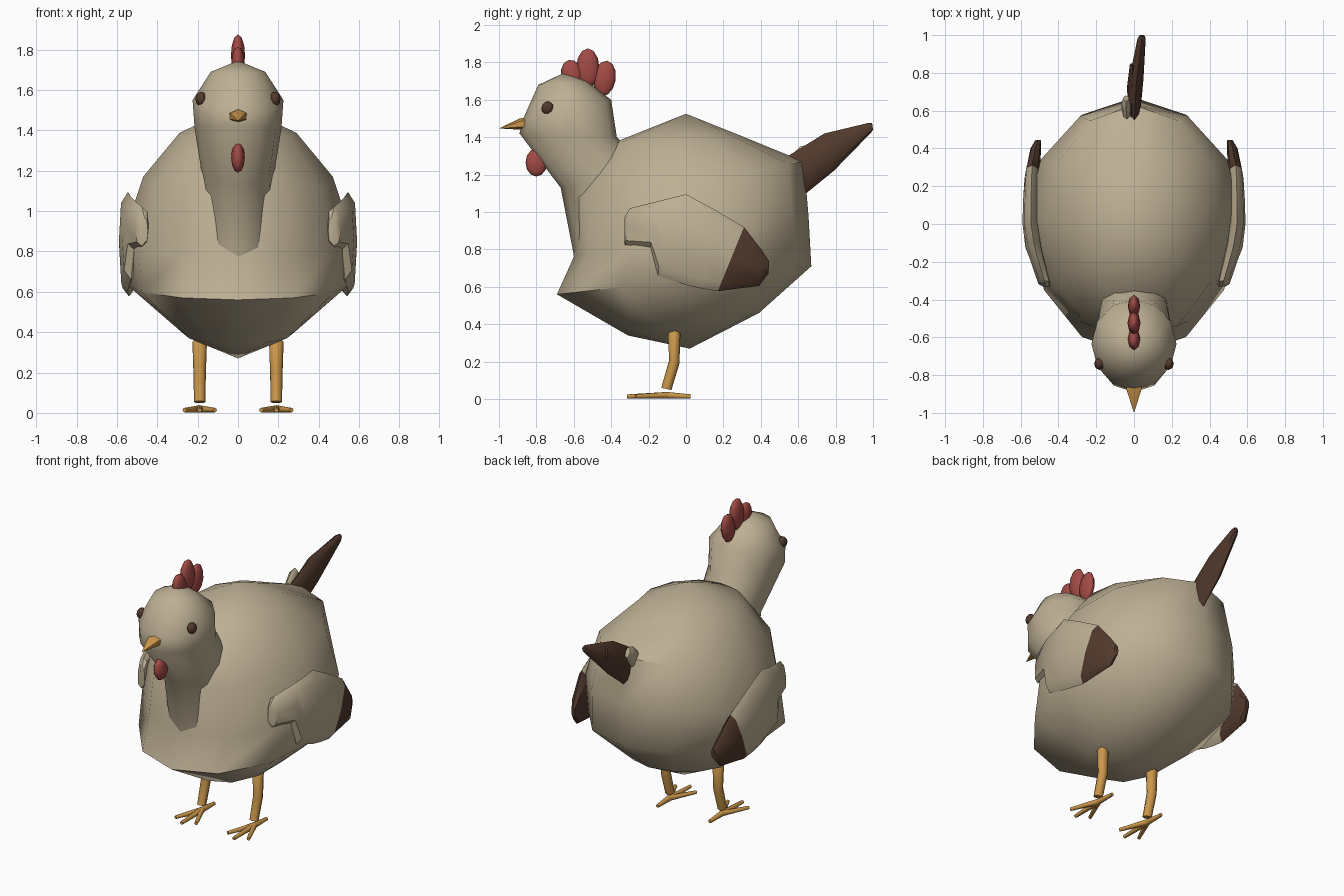
import bpy, bmesh, math
from mathutils import Vector

if "Cube" in bpy.data.objects:
    bpy.data.objects.remove(bpy.data.objects["Cube"])


def material(name, rgb):
    m = bpy.data.materials.new(name)
    m.diffuse_color = (*rgb, 1)
    m.use_nodes = True
    m.node_tree.nodes["Principled BSDF"].inputs["Base Color"].default_value = m.diffuse_color
    return m


CREAM = material("cream feathers", (0.51, 0.43, 0.295))
BROWN = material("dark brown", (0.085, 0.042, 0.026))
RED = material("comb red", (0.37, 0.07, 0.06))
ORANGE = material("leg orange", (0.60, 0.31, 0.07))


def finish(bm, name, mats, angle=50):
    bmesh.ops.recalc_face_normals(bm, faces=bm.faces)
    me = bpy.data.meshes.new(name)
    bm.to_mesh(me)
    bm.free()
    for m in mats:
        me.materials.append(m)
    ob = bpy.data.objects.new(name, me)
    bpy.context.collection.objects.link(ob)
    bpy.ops.object.select_all(action='DESELECT')
    ob.select_set(True)
    bpy.context.view_layer.objects.active = ob
    bpy.ops.object.shade_smooth_by_angle(angle=math.radians(angle))
    return ob


def loft(name, rings, mats, sides=12, power=1.0, tip_from=None, poles=(None, None), angle=50):
    """Skin tilted oval rings (yA, zA, yB, zB, x centre, half width)."""
    bm = bmesh.new()
    loops = []
    for ya, za, yb, zb, xc, w in rings:
        loop = []
        for i in range(sides):
            t = 2 * math.pi * i / sides
            c, s = [math.copysign(abs(v) ** power, v) if abs(v) > 1e-6 else 0
                    for v in (math.cos(t), math.sin(t))]
            loop.append(bm.verts.new((xc + w * s, (ya + yb) / 2 + c * (ya - yb) / 2,
                                      (za + zb) / 2 + c * (za - zb) / 2)))
        loops.append(loop)
    for k in range(len(loops) - 1):
        a, b = loops[k], loops[k + 1]
        for i in range(sides):
            j = (i + 1) % sides
            f = bm.faces.new((a[i], a[j], b[j], b[i]))
            f.material_index = int(tip_from is not None and k >= tip_from)
    for loop, pole, end in ((loops[0], poles[0], 0), (loops[-1], poles[1], 1)):
        if pole:
            p = bm.verts.new((rings[0][4], *pole))
            for i in range(sides):
                bm.faces.new((loop[i], loop[(i + 1) % sides], p))
        else:
            f = bm.faces.new(loop)
            f.material_index = int(tip_from is not None and end)
    return finish(bm, name, mats, angle)


def blob(name, centre, radii, mat, tilt=0, seg=8, rings=6):
    bm = bmesh.new()
    bmesh.ops.create_uvsphere(bm, u_segments=seg, v_segments=rings, radius=1)
    ob = finish(bm, name, [mat])
    ob.location, ob.scale, ob.rotation_euler = centre, radii, (tilt, 0, 0)
    return ob


def rod(bm, a, b, r1, r2, sides=8):
    a, b = Vector(a), Vector(b)
    q = (b - a).to_track_quat('Z', 'Y').to_matrix().to_4x4()
    q.translation = (a + b) / 2
    bmesh.ops.create_cone(bm, cap_ends=True, segments=sides, radius1=r1, radius2=r2,
                          depth=(b - a).length, matrix=q)


# Plump body
loft("body", [
    (-0.31, 0.34, 0.39, 0.46, 0, 0.28),
    (-0.69, 0.56, 0.67, 0.71, 0, 0.55),
    (-0.60, 0.76, 0.655, 0.98, 0, 0.57),
    (-0.62, 1.07, 0.63, 1.27, 0, 0.47),
    (-0.39, 1.37, 0.30, 1.405, 0, 0.29),
], [CREAM], poles=((0.02, 0.27), (0.0, 1.525)))

# Head and neck running down into the chest
loft("head_and_neck", [
    (-0.79, 1.68, -0.53, 1.70, 0, 0.135),
    (-0.87, 1.50, -0.40, 1.60, 0, 0.225),
    (-0.89, 1.42, -0.37, 1.40, 0, 0.215),
    (-0.67, 1.13, -0.22, 1.25, 0, 0.18),
    (-0.60, 0.77, -0.05, 0.90, 0, 0.20),
], [CREAM], poles=((-0.65, 1.745), None))

# Comb, wattle and eyes
blob("comb_front", (0, -0.61, 1.735), (0.033, 0.058, 0.08), RED, 0.2)
blob("comb_middle", (0, -0.525, 1.77), (0.035, 0.062, 0.105), RED)
blob("comb_back", (0, -0.435, 1.715), (0.033, 0.06, 0.095), RED, -0.15)
blob("wattle", (0, -0.80, 1.265), (0.034, 0.058, 0.075), RED)
for side, label in ((1, "left"), (-1, "right")):
    blob(label + "_eye", (side * 0.183, -0.74, 1.555), (0.028, 0.033, 0.036), BROWN)

# Beak
loft("beak", [
    (-0.84, 1.51, -0.82, 1.42, 0, 0.055),
    (-0.89, 1.50, -0.88, 1.44, 0, 0.042),
], [ORANGE], sides=6, poles=(None, (-1.0, 1.447)))

# Wings with dark tips
wing = [
    (-0.33, 0.97, -0.33, 0.84, 0.465, 0.018),
    (-0.30, 1.02, -0.325, 0.825, 0.475, 0.033),
    (-0.16, 1.055, -0.19, 0.81, 0.515, 0.04),
    (-0.10, 1.07, -0.15, 0.66, 0.53, 0.045),
    (0.00, 1.095, 0.00, 0.61, 0.545, 0.045),
    (0.14, 1.02, 0.08, 0.592, 0.545, 0.043),
    (0.31, 0.92, 0.17, 0.577, 0.54, 0.04),
    (0.41, 0.79, 0.39, 0.605, 0.52, 0.028),
    (0.445, 0.735, 0.44, 0.67, 0.508, 0.015),
]
for side, label in ((1, "left"), (-1, "right")):
    loft(label + "_wing", [(*r[:4], side * r[4], r[5]) for r in wing],
         [CREAM, BROWN], sides=8, power=0.75, tip_from=6, angle=40)

# Tail feathers
loft("long_tail_feather", [
    (0.53, 1.29, 0.63, 1.09, 0, 0.032),
    (0.74, 1.42, 0.79, 1.22, 0.012, 0.038),
    (0.97, 1.475, 0.99, 1.425, 0.04, 0.022),
    (0.995, 1.475, 1.0, 1.44, 0.042, 0.014),
], [BROWN], sides=8, angle=40)
loft("short_tail_feather", [
    (0.53, 1.28, 0.62, 1.12, -0.015, 0.02),
    (0.72, 1.37, 0.75, 1.24, -0.012, 0.024),
    (0.84, 1.41, 0.85, 1.35, -0.008, 0.014),
], [BROWN], sides=8, angle=40)
loft("pale_tail_feather", [
    (0.53, 1.27, 0.58, 1.17, -0.035, 0.022),
    (0.61, 1.35, 0.66, 1.26, -0.042, 0.026),
    (0.65, 1.36, 0.68, 1.30, -0.042, 0.016),
], [CREAM], sides=8, angle=40)

# Legs and four-toed feet
for side, label in ((1, "left"), (-1, "right")):
    x = side * 0.19
    loft(label + "_leg", [
        (-0.08, 0.37, -0.04, 0.37, x, 0.022),
        (-0.097, 0.35, -0.03, 0.35, x, 0.036),
        (-0.09, 0.21, -0.035, 0.19, x, 0.031),
        (-0.132, 0.06, -0.078, 0.048, x, 0.028),
    ], [ORANGE], sides=8)
    bm = bmesh.new()
    for dx, y in ((-0.075, -0.27), (0, -0.315), (0.075, -0.27), (0, 0.025)):
        rod(bm, (x, -0.10, 0.02), (x + dx, y, 0.014), 0.018, 0.011)
    finish(bm, label + "_foot", [ORANGE])
